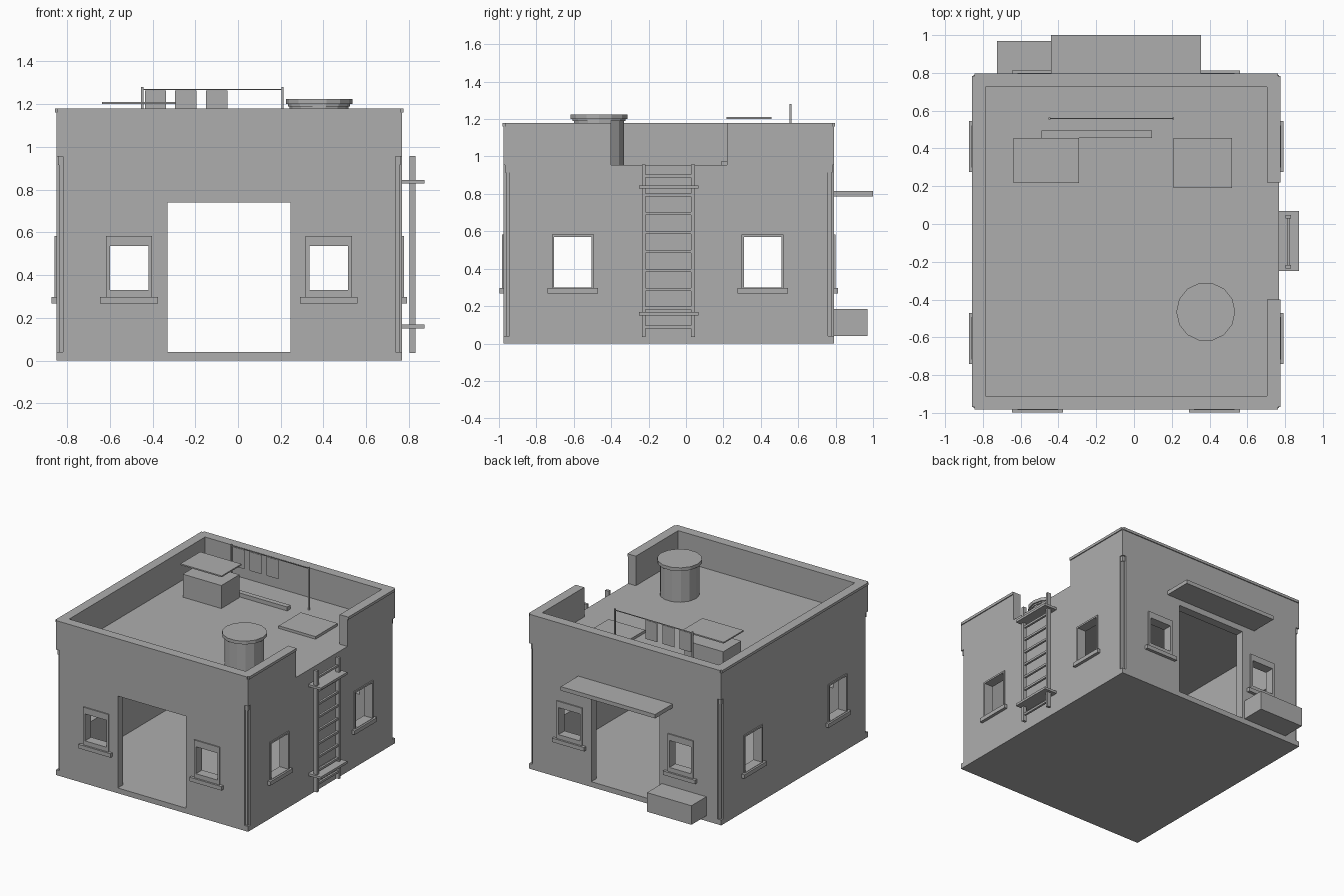
import bpy, bmesh, math
from mathutils import Matrix

if "Cube" in bpy.data.objects:
    bpy.data.objects.remove(bpy.data.objects["Cube"], do_unlink=True)

grey = bpy.data.materials.new("plaster_grey")
grey.use_nodes = True
grey.diffuse_color = (0.42, 0.42, 0.42, 1)
for node in grey.node_tree.nodes:
    if node.type == "BSDF_PRINCIPLED":
        node.inputs["Base Color"].default_value = grey.diffuse_color

# Outer walls, roof level and parapet height
X0, X1, Y0, Y1 = -0.85, 0.768, -0.975, 0.79
ROOF, TOP = 0.955, 1.18
THICK = 0.065


def finish(name, bm):
    bmesh.ops.recalc_face_normals(bm, faces=bm.faces)
    mesh = bpy.data.meshes.new(name)
    bm.to_mesh(mesh)
    bm.free()
    mesh.materials.append(grey)
    obj = bpy.data.objects.new(name, mesh)
    bpy.context.collection.objects.link(obj)
    return obj


def add_box(bm, x, y, z):
    size = [b - a for a, b in (x, y, z)]
    mid = [(a + b) / 2 for a, b in (x, y, z)]
    bmesh.ops.create_cube(bm, size=1, matrix=Matrix.Translation(mid) @ Matrix.Diagonal((*size, 1)))


def boxes(name, *parts):
    bm = bmesh.new()
    for part in parts:
        add_box(bm, *part)
    return finish(name, bm)


def prism(name, outline, z0, z1):
    bm = bmesh.new()
    face = bm.faces.new([bm.verts.new((x, y, z0)) for x, y in outline])
    up = bmesh.ops.extrude_face_region(bm, geom=[face])["geom"]
    verts = [v for v in up if isinstance(v, bmesh.types.BMVert)]
    bmesh.ops.translate(bm, verts=verts, vec=(0, 0, z1 - z0))
    return finish(name, bm)


def notched(grow, n):
    """Rectangular plan with a small square notch in each corner."""
    a, b, c, d = X0 - grow, X1 + grow, Y0 - grow, Y1 + grow
    return [(a + n, c), (b - n, c), (b - n, c + n), (b, c + n), (b, d - n), (b - n, d - n),
            (b - n, d), (a + n, d), (a + n, d - n), (a, d - n), (a, c + n), (a + n, c + n)]


def cut(obj, *parts):
    for part in parts:
        cutter = boxes("cutter", part)
        cutter.hide_render = True
        mod = obj.modifiers.new("cut", "BOOLEAN")
        mod.operation, mod.solver, mod.object = "DIFFERENCE", "EXACT", cutter
        bpy.context.view_layer.objects.active = obj
        bpy.ops.object.modifier_apply(modifier=mod.name)
        bpy.data.objects.remove(cutter, do_unlink=True)


def cylinder(name, x, y, rings, sides=14):
    bm = bmesh.new()
    for r, z0, z1 in rings:
        at = Matrix.Translation((x, y, (z0 + z1) / 2)) @ Matrix.Rotation(math.pi / 2, 4, "Z")
        bmesh.ops.create_cone(bm, cap_ends=True, segments=sides, radius1=r, radius2=r,
                              depth=z1 - z0, matrix=at)
    return finish(name, bm)


inside = ((X0 + THICK, X1 - THICK), (Y0 + THICK, Y1 - THICK))
gap = (-0.40, 0.22)
through_x, through_y = (X0 - 0.1, X1 + 0.1), (Y0 - 0.1, Y1 + 0.1)
end_windows, side_windows = (-0.51, 0.425), (-0.605, 0.41)

# Floor slab and walls with door and window openings
boxes("floor_slab", ((X0, X1), (Y0, Y1), (0, 0.04)))
walls = prism("walls", notched(0, 0.03), 0.04, ROOF)
cut(walls, (*inside, (0.0, 0.90)), ((-0.33, 0.245), through_y, (0.0, 0.74)),
    *[((c - 0.09, c + 0.09), through_y, (0.33, 0.535)) for c in end_windows],
    *[(through_x, (c - 0.1, c + 0.1), (0.30, 0.57)) for c in side_windows])

# Parapet and coping, open where the ladder arrives
parapet = boxes("parapet", ((X0, X1), (Y0, Y1), (ROOF, TOP - 0.02)))
coping = prism("parapet_coping", notched(0.007, 0.013), TOP - 0.02, TOP)
for ring in (parapet, coping):
    cut(ring, (*inside, (ROOF - 0.1, TOP + 0.1)),
        ((X1 - 0.1, X1 + 0.1), gap, (ROOF - 0.1, TOP + 0.1)))

# Slim corner posts with collars, standing in the notches
for sx, x in ((1, X0), (-1, X1)):
    for sy, y in ((1, Y0), (-1, Y1)):
        def span(origin, sign, inset):
            return sorted((origin + sign * inset, origin + sign * 0.032))
        boxes("corner_post",
              (span(x, sx, 0.013), span(y, sy, 0.013), (0.04, ROOF)),
              (span(x, sx, 0.008), span(y, sy, 0.008), (0.915, ROOF)))


def window(name, c, half, open_half, z_open, side, wall, along_x):
    """Frame ring and sill; side is the outward direction."""
    def part(u, w, z):
        w = sorted(wall + side * t for t in w)
        return (u, w, z) if along_x else (w, u, z)
    depth = (-0.03, 0.009)
    lo, hi = z_open
    boxes(name + "_frame",
          part((c - half, c - open_half), depth, (0.295, 0.583)),
          part((c + open_half, c + half), depth, (0.295, 0.583)),
          part((c - open_half, c + open_half), depth, (hi, 0.583)),
          part((c - open_half, c + open_half), depth, (0.29, lo)))
    boxes(name + "_sill", part((c - 0.135, c + 0.135), (-0.01, 0.023), (0.267, 0.297)))


for c in end_windows:
    window("front_window", c, 0.108, 0.09, (0.33, 0.535), -1, Y0, True)
    window("back_window", c, 0.108, 0.09, (0.33, 0.535), 1, Y1, True)
for c in side_windows:
    window("left_window", c, 0.112, 0.1, (0.30, 0.57), 1, X1, False)
    window("right_window", c, 0.112, 0.1, (0.30, 0.57), -1, X0, False)

# Back canopy and crate beside the back door
boxes("back_canopy", ((-0.44, 0.355), (Y1 - 0.02, 1.0), (0.785, 0.815)))
boxes("back_crate", ((-0.725, -0.35), (Y1, 0.97), (0.04, 0.185)))

# Ladder with two wall brackets
ladder_x = (0.802, 0.832)
boxes("ladder_rails", *[(ladder_x, (y, y + 0.02), (0.035, 0.957)) for y in (-0.236, 0.028)])
boxes("ladder_rungs", *[((0.809, 0.825), (-0.22, 0.035), (z, z + 0.016))
                        for z in (0.08 + 0.101 * i for i in range(9))])
boxes("ladder_brackets", *[((X1 - 0.01, 0.873), (-0.25, 0.068), (z, z + 0.018))
                           for z in (0.15, 0.828)])

# Water tank with stepped lid
cylinder("water_tank", 0.38, -0.465,
         [(0.138, ROOF, 1.2), (0.145, 1.19, 1.2), (0.156, 1.2, 1.225)])

# Rooftop unit, its cover panel, conduit and hatch
boxes("roof_unit", ((-0.625, -0.30), (0.228, 0.445), (ROOF, 1.13)))
boxes("cover_panel", ((-0.637, -0.29), (0.217, 0.456), (1.2, 1.21)))
boxes("roof_conduit", ((-0.49, 0.095), (0.456, 0.495), (ROOF, 0.985)))
boxes("roof_hatch", ((0.21, 0.52), (0.19, 0.456), (ROOF, 0.975)))

# Washing line with three cloths
boxes("line_posts", *[((x, x + 0.01), (0.554, 0.564), (ROOF, 1.28)) for x in (-0.453, 0.203)])
boxes("washing_line", ((-0.45, 0.21), (0.557, 0.561), (1.266, 1.272)))
boxes("hanging_cloths", *[((x, x + 0.1), (0.557, 0.561), (1.12, 1.264))
                          for x in (-0.436, -0.294, -0.15)])
